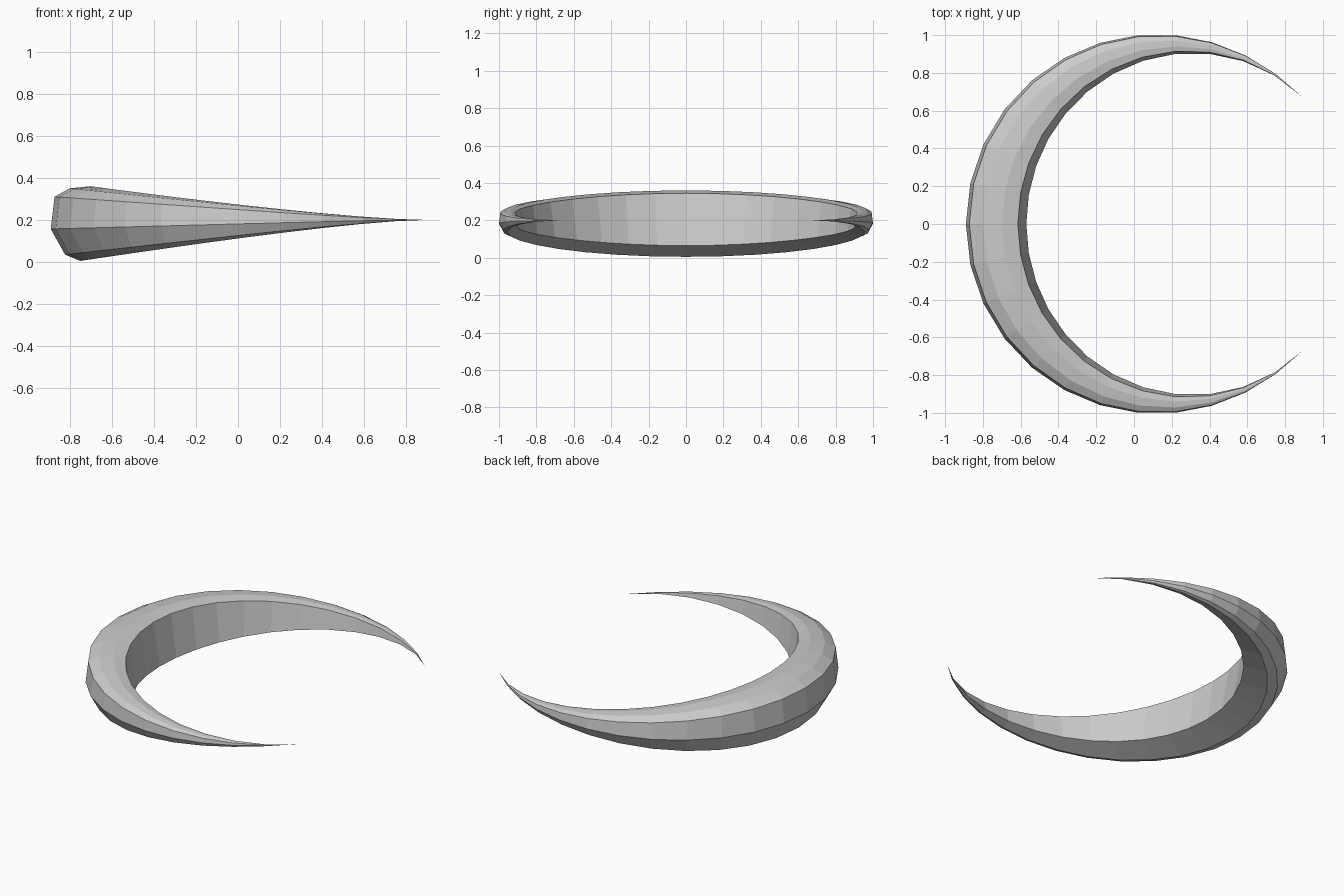
import bpy, bmesh
from math import pi, cos, sin, radians

if "Cube" in bpy.data.objects:
    bpy.data.objects.remove(bpy.data.objects["Cube"])

# Cross-section: (radial offset outward, height offset) at the thickest point
SECTION = [(-0.115, 0.145), (-0.03, 0.16), (0.07, 0.15), (0.142, 0.11),
           (0.16, -0.043), (0.092, -0.165), (0.02, -0.195), (-0.16, -0.135)]
CENTRE_X, RADIUS, HEIGHT = 0.22, 0.95, 0.2
STEPS, HALF_SWEEP = 12, radians(135)


def place(bm, angle, dr, dz):
    r = RADIUS + dr
    return bm.verts.new((CENTRE_X - r * cos(angle), r * sin(angle), HEIGHT + dz))


bm = bmesh.new()

# Tapered rings swept along the arc, thickest in the middle
rings = []
for i in range(-STEPS + 1, STEPS):
    t = i / STEPS
    s = cos(t * pi / 2) ** 1.7
    rings.append([place(bm, t * HALF_SWEEP, s * a, s * b) for a, b in SECTION])

n = len(SECTION)
for r0, r1 in zip(rings, rings[1:]):
    for k in range(n):
        j = (k + 1) % n
        bm.faces.new((r0[k], r0[j], r1[j], r1[k]))

# Pointed tips
for ring, angle in ((rings[0], -HALF_SWEEP), (rings[-1], HALF_SWEEP)):
    tip = place(bm, angle, 0, 0)
    for k in range(n):
        bm.faces.new((ring[k], ring[(k + 1) % n], tip))

bmesh.ops.recalc_face_normals(bm, faces=bm.faces)
mesh = bpy.data.meshes.new("crescent")
bm.to_mesh(mesh)
bm.free()
bpy.context.collection.objects.link(bpy.data.objects.new("crescent", mesh))
